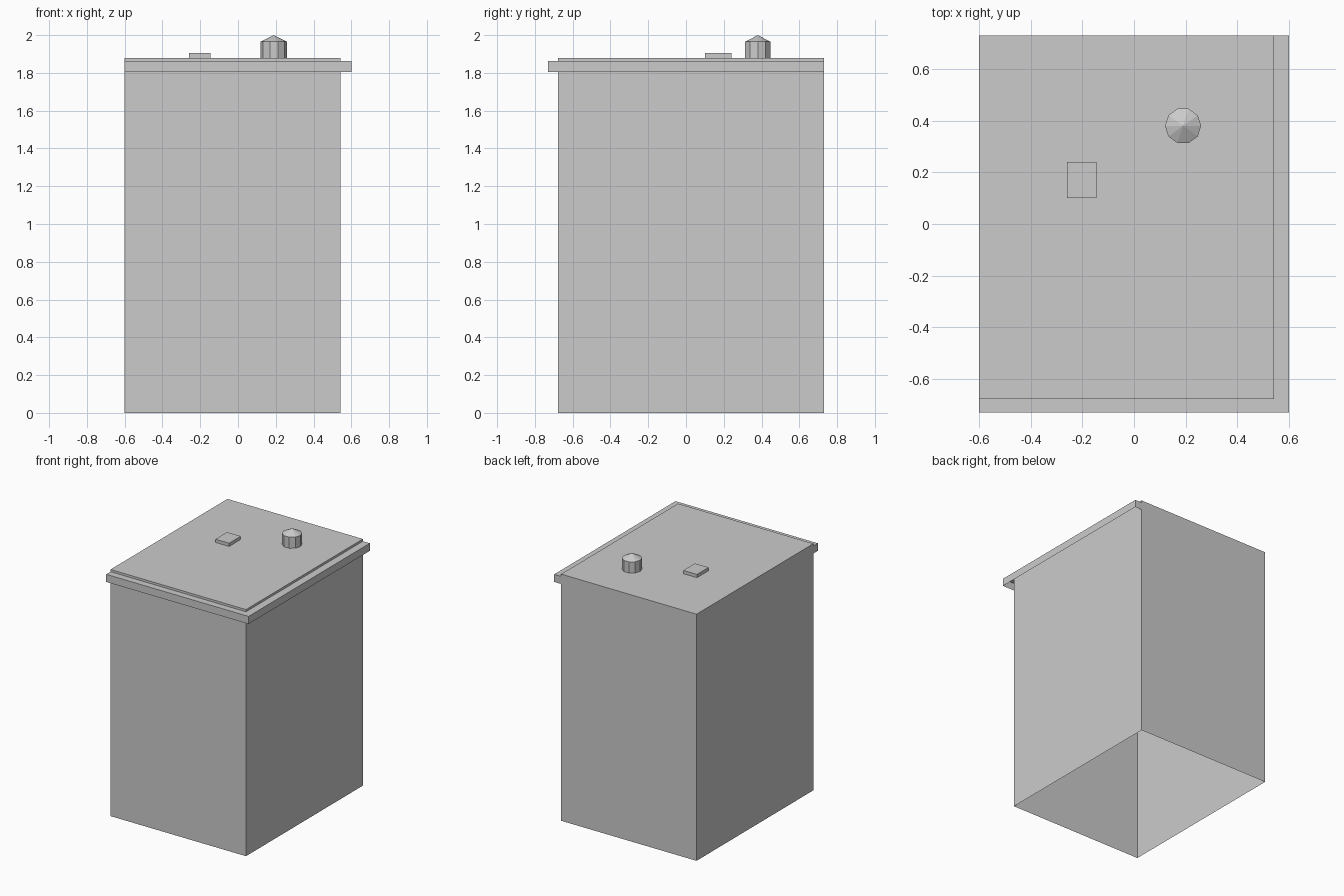
import bpy
import bmesh
from math import radians
from mathutils import Matrix

cube = bpy.data.objects.get("Cube")
if cube:
    bpy.data.objects.remove(cube, do_unlink=True)

GREY = (0.6, 0.6, 0.6, 1.0)
grey = bpy.data.materials.new("plain_grey")
grey.use_nodes = True
grey.diffuse_color = GREY
grey.node_tree.nodes["Principled BSDF"].inputs["Base Color"].default_value = GREY


def finish(name, bm):
    mesh = bpy.data.meshes.new(name)
    bm.to_mesh(mesh)
    bm.free()
    mesh.materials.append(grey)
    obj = bpy.data.objects.new(name, mesh)
    bpy.context.collection.objects.link(obj)
    return obj


def prism(outline, bottom, top):
    """Extrude a counter-clockwise outline upward, leaving the underside open."""
    bm = bmesh.new()
    low = [bm.verts.new((x, y, bottom)) for x, y in outline]
    high = [bm.verts.new((x, y, top)) for x, y in outline]
    for i in range(len(outline)):
        j = (i + 1) % len(outline)
        bm.faces.new((low[i], low[j], high[j], high[i]))
    bm.faces.new(high)
    return bm


def rectangle(x0, x1, y0, y1):
    return [(x0, y0), (x1, y0), (x1, y1), (x0, y1)]


LEFT, RIGHT, FRONT, BACK = -0.60, 0.542, -0.678, 0.73
EDGE_X, EDGE_Y = 0.60, -0.73
ROOF = 1.88

# Main walls and flat roof, open underneath
finish("building_body", prism(rectangle(LEFT, RIGHT, FRONT, BACK), 0, ROOF))

# Cornice around two sides, hollow underneath, capped at its ends
outline = [(LEFT, EDGE_Y), (EDGE_X, EDGE_Y), (EDGE_X, BACK),
           (RIGHT, BACK), (RIGHT, FRONT), (LEFT, FRONT)]
cornice = prism(outline, 1.805, 1.863)
cornice.faces.ensure_lookup_table()
inner = [cornice.faces[3], cornice.faces[4]]
bmesh.ops.delete(cornice, geom=inner, context='FACES')
finish("cornice", cornice)

# Low hatch on the roof
finish("roof_hatch", prism(rectangle(-0.26, -0.145, 0.10, 0.24), ROOF, 1.905))

# Ten-sided vent with a pointed cap
vent = bmesh.new()
bmesh.ops.create_circle(vent, cap_ends=True, segments=10, radius=0.07,
                        matrix=Matrix.Translation((0.19, 0.38, ROOF))
                        @ Matrix.Rotation(radians(90), 4, 'Z'))
base = vent.faces[:]
rim = bmesh.ops.extrude_face_region(vent, geom=base)["geom"]
bmesh.ops.translate(vent, vec=(0, 0, 0.085),
                    verts=[v for v in rim if isinstance(v, bmesh.types.BMVert)])
cap = max(vent.faces, key=lambda f: f.calc_center_median().z)
tip = bmesh.ops.poke(vent, faces=[cap])["verts"]
bmesh.ops.translate(vent, vec=(0, 0, 0.035), verts=tip)
bottoms = [f for f in vent.faces if all(v.co.z < ROOF + 0.001 for v in f.verts)]
bmesh.ops.delete(vent, geom=bottoms, context='FACES_ONLY')
bmesh.ops.recalc_face_normals(vent, faces=vent.faces[:])
finish("roof_vent", vent)
